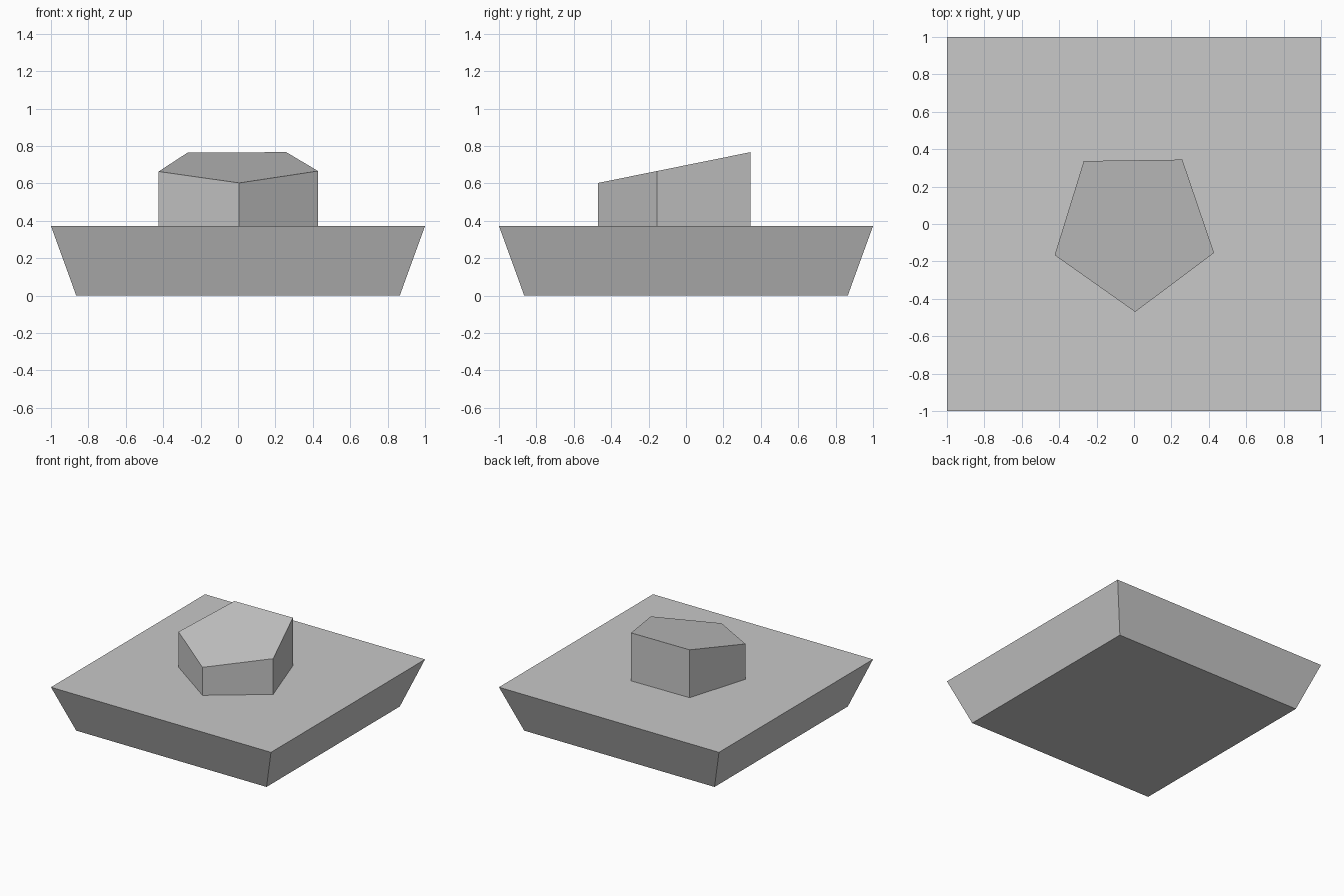
import bpy
import bmesh
import math

cube = bpy.data.objects.get("Cube")
if cube:
    bpy.data.objects.remove(cube, do_unlink=True)

grey = bpy.data.materials.new("light grey")
grey.use_nodes = True
grey.diffuse_color = (0.58, 0.58, 0.58, 1)
grey.node_tree.nodes["Principled BSDF"].inputs["Base Color"].default_value = (0.58, 0.58, 0.58, 1)


def ring(sides, radius, start, center_y=0.0):
    """Corners of a regular polygon, counter-clockwise."""
    angles = [start + 2 * math.pi * i / sides for i in range(sides)]
    return [(radius * math.cos(a), center_y + radius * math.sin(a)) for a in angles]


def loft(name, bottom, top, bottom_z, top_z):
    """Flat-faced solid between two outlines; top_z gives height from y."""
    bm = bmesh.new()
    low = [bm.verts.new((x, y, bottom_z)) for x, y in bottom]
    high = [bm.verts.new((x, y, top_z(y))) for x, y in top]
    bm.faces.new(low[::-1])
    bm.faces.new(high)
    n = len(low)
    for i in range(n):
        j = (i + 1) % n
        bm.faces.new((low[i], low[j], high[j], high[i]))
    mesh = bpy.data.meshes.new(name)
    bm.to_mesh(mesh)
    bm.free()
    mesh.materials.append(grey)
    obj = bpy.data.objects.new(name, mesh)
    bpy.context.collection.objects.link(obj)
    return obj


# Square base flaring out towards its flat deck
deck_z = 0.372
diagonal = math.sqrt(2)
loft("flared_base",
     ring(4, 0.865 * diagonal, math.pi / 4),
     ring(4, diagonal, math.pi / 4),
     0, lambda y: deck_z)

# Five-sided block with a top sloping down to the front
outline = ring(5, 0.448, math.radians(-89.2), -0.022)
loft("sloped_pentagon_block", outline, outline, deck_z,
     lambda y: 0.602 + 0.202 * (y + 0.47))
